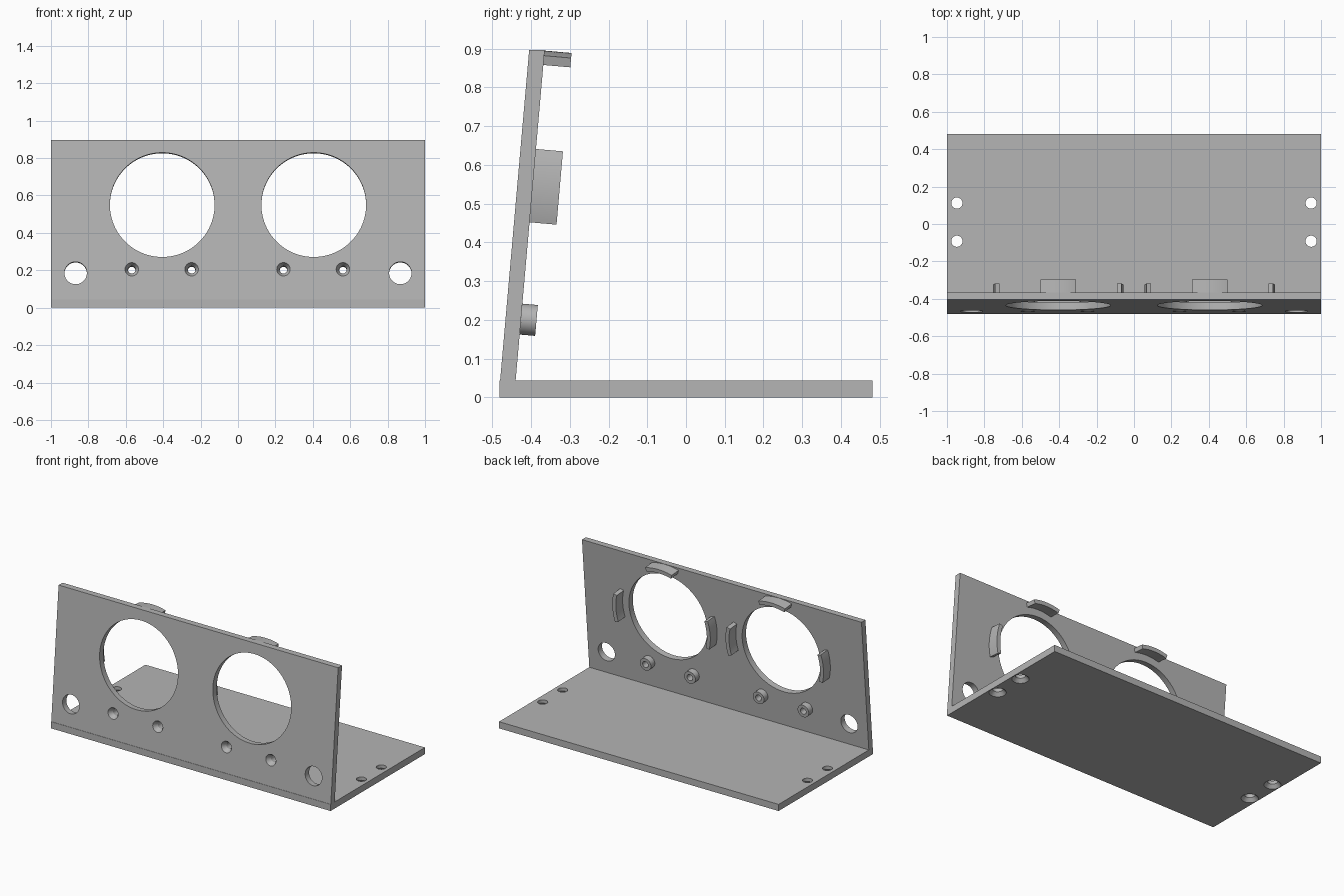
import bpy, bmesh
from math import radians, sin, cos, pi
from mathutils import Matrix

cube = bpy.data.objects.get("Cube")
if cube:
    bpy.data.objects.remove(cube, do_unlink=True)

grey = bpy.data.materials.new("plain_grey")
grey.use_nodes = True
colour = (0.46, 0.46, 0.46, 1)
grey.diffuse_color = colour
grey.node_tree.nodes["Principled BSDF"].inputs["Base Color"].default_value = colour

T = 0.043                       # base thickness
P = 0.04                        # panel thickness
# Panel frame: local x across, y up the slope, z out of the front face
PANEL = Matrix.Translation((0, -0.48, T)) @ Matrix.Rotation(radians(85), 4, 'X')


def finish(bm, name, matrix=Matrix()):
    bmesh.ops.recalc_face_normals(bm, faces=bm.faces)
    bm.transform(matrix)
    mesh = bpy.data.meshes.new(name)
    bm.to_mesh(mesh)
    bm.free()
    mesh.materials.append(grey)
    ob = bpy.data.objects.new(name, mesh)
    bpy.context.collection.objects.link(ob)
    return ob


def revolve(name, profile, matrix, start=0, sweep=2 * pi, steps=64):
    """Turn a closed (radius, height) profile about local z."""
    bm = bmesh.new()
    full = sweep > 6.28
    rings = []
    for i in range(steps if full else steps + 1):
        a = start + sweep * i / steps
        rings.append([bm.verts.new((r * cos(a), r * sin(a), z)) for r, z in profile])
    pairs = list(zip(rings, rings[1:]))
    if full:
        pairs.append((rings[-1], rings[0]))
    else:
        bm.faces.new(rings[0])
        bm.faces.new(rings[-1])
    n = len(profile)
    for a, b in pairs:
        for j in range(n):
            k = (j + 1) % n
            if profile[j][0] or profile[k][0]:
                bm.faces.new((a[j], a[k], b[k], b[j]))
    bmesh.ops.remove_doubles(bm, verts=bm.verts, dist=1e-5)
    return finish(bm, name, matrix)


def on_panel(x, up, depth=0):
    return PANEL @ Matrix.Translation((x, up, -depth))


# Bracket: L-shaped side profile extruded across the width
bm = bmesh.new()
side = [(-0.482, 0), (0.482, 0), (0.482, T), (-0.44, T),
        (-0.365, 0.897), (-0.405, 0.897), (-0.48, T), (-0.482, T)]
face = bm.faces.new([bm.verts.new((-1, y, z)) for y, z in side])
new = bmesh.ops.extrude_face_region(bm, geom=[face])["geom"]
bmesh.ops.translate(bm, vec=(2, 0, 0), verts=[v for v in new if isinstance(v, bmesh.types.BMVert)])
bracket = finish(bm, "bracket")

# Hole cutters
EYES = (-0.405, 0.405)
SCREWS = (-0.568, -0.248, 0.243, 0.561)
EYE_UP, SCREW_UP, CORNER_UP = 0.509, 0.163, 0.143


def pin(r):
    return [(0, 0.03), (r, 0.03), (r, -0.07), (0, -0.07)]


cutters = [revolve("eye_cutter", pin(0.28), on_panel(x, EYE_UP), steps=96) for x in EYES]
cutters += [revolve("corner_cutter", pin(0.06), on_panel(x, CORNER_UP)) for x in (-0.868, 0.868)]
sink = [(0, 0.01), (0.036, 0.01), (0.036, 0), (0.02, -0.03), (0.02, -0.06), (0, -0.06)]
cutters += [revolve("screw_cutter", sink, on_panel(x, SCREW_UP), steps=40) for x in SCREWS]
foot = [(0, -0.01), (0.05, -0.01), (0.05, 0), (0.03, 0.022), (0.03, 0.06), (0, 0.06)]
cutters += [revolve("foot_cutter", foot, Matrix.Translation((x, y, 0)), steps=40)
            for x in (-0.947, 0.947) for y in (-0.092, 0.112)]

bpy.context.view_layer.objects.active = bracket
for c in cutters:
    c.hide_render = True
    mod = bracket.modifiers.new("hole", 'BOOLEAN')
    mod.operation, mod.solver, mod.object = 'DIFFERENCE', 'EXACT', c
    bpy.ops.object.modifier_apply(modifier=mod.name)
    bpy.data.objects.remove(c, do_unlink=True)

# Curved retaining clips around each large hole
parts = [bracket]
half = radians(15.75)
clip = [(0.325, 0.002), (0.35, 0.002), (0.35, -0.07), (0.325, -0.07)]
for x, eye in zip(EYES, ("right", "left")):
    for angle, spot in ((0, "outer_x"), (90, "top"), (180, "inner_x")):
        parts.append(revolve(f"{eye}_clip_{spot}", clip, on_panel(x, EYE_UP, P),
                             radians(angle) - half, 2 * half, 16))

# Hollow screw bosses on the back of the panel
boss = [(0.02, 0), (0.04, 0), (0.04, -0.04), (0.02, -0.04)]
for i, x in enumerate(SCREWS):
    parts.append(revolve(f"screw_boss_{i + 1}", boss, on_panel(x, SCREW_UP, P), steps=40))

# Smooth round walls, keep sharp edges
bpy.ops.object.select_all(action='DESELECT')
for ob in parts:
    ob.select_set(True)
bpy.ops.object.shade_smooth_by_angle(angle=radians(25))
